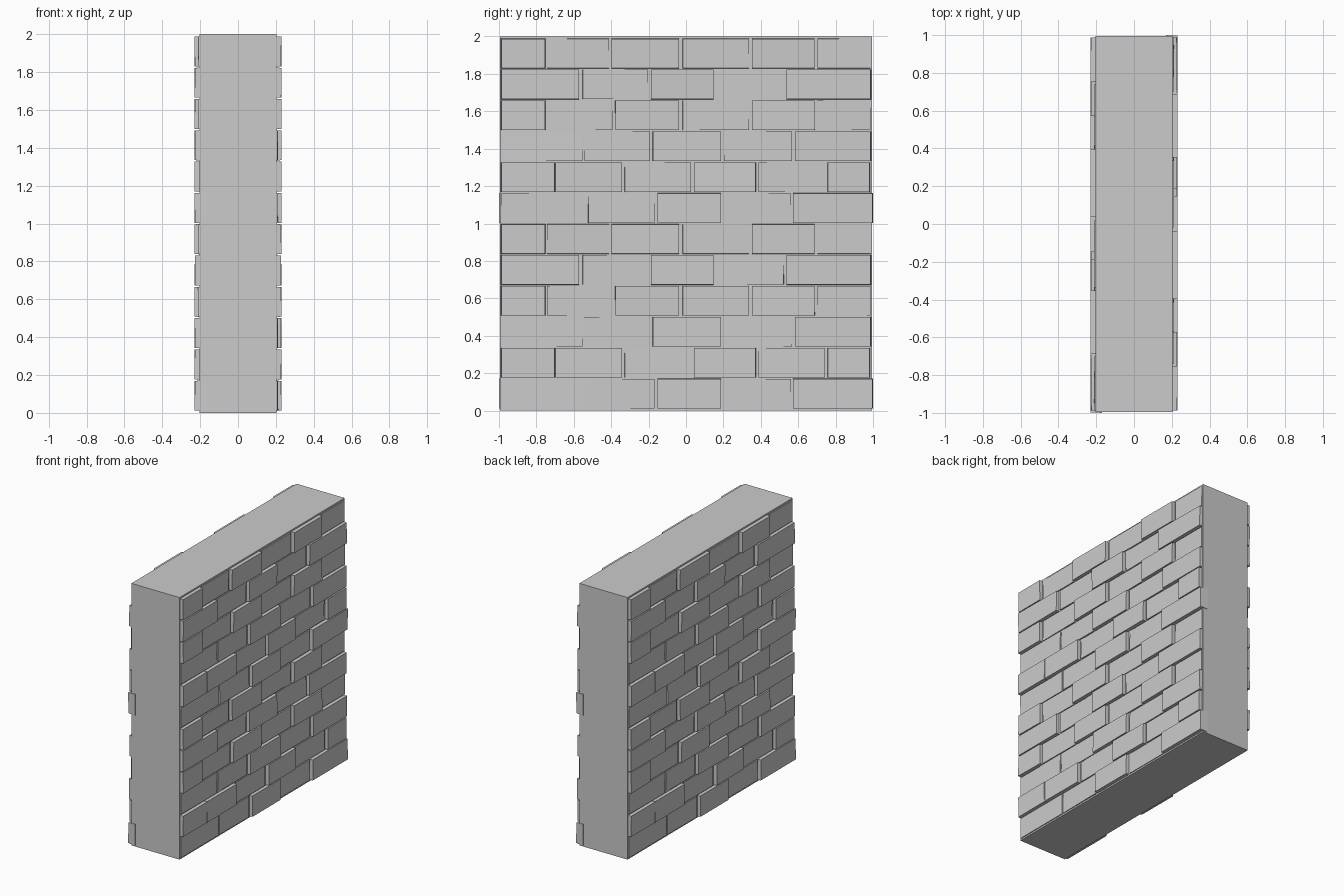
import bpy, bmesh, random
from mathutils import Vector

if "Cube" in bpy.data.objects:
    bpy.data.objects.remove(bpy.data.objects["Cube"])

random.seed(4)
PITCH = 0.1653

# Six courses repeated twice: (start, end, protrusion beyond the wall core)
HI, LO = 0.026, 0.008
COURSES = [
    [(-0.99, -0.53, LO), (-0.525, -0.165, LO), (-0.155, 0.19, HI), (0.20, 0.565, LO), (0.57, 1.0, HI)],
    [(-0.99, -0.70, HI), (-0.70, -0.34, HI), (-0.33, 0.03, LO), (0.04, 0.375, HI), (0.385, 0.745, LO), (0.755, 0.985, HI)],
    [(-0.99, -0.55, LO), (-0.545, -0.19, LO), (-0.18, 0.19, HI), (0.20, 0.57, LO), (0.58, 0.99, HI)],
    [(-0.99, -0.75, HI), (-0.745, -0.39, LO), (-0.38, -0.035, HI), (-0.02, 0.34, LO), (0.35, 0.69, HI), (0.70, 0.99, LO)],
    [(-0.99, -0.57, HI), (-0.555, -0.20, LO), (-0.19, 0.15, HI), (0.16, 0.525, LO), (0.535, 0.99, HI)],
    [(-0.99, -0.75, HI), (-0.745, -0.41, LO), (-0.40, -0.035, HI), (-0.02, 0.34, LO), (0.35, 0.69, HI), (0.70, 0.99, LO)],
]


def finish(bm, name):
    bmesh.ops.recalc_face_normals(bm, faces=bm.faces)
    me = bpy.data.meshes.new(name)
    bm.to_mesh(me)
    bm.free()
    ob = bpy.data.objects.new(name, me)
    bpy.context.collection.objects.link(ob)
    return ob


def box(bm, lo, hi):
    verts = bmesh.ops.create_cube(bm, size=1)["verts"]
    for v in verts:
        v.co = Vector([lo[i] + (v.co[i] + 0.5) * (hi[i] - lo[i]) for i in range(3)])
    return verts


# Solid wall core
core = bmesh.new()
box(core, (-0.203, -0.995, 0), (0.203, 0.995, 2))
finish(core, "wall_core")

# Slightly tapered, uneven bricks on the right face
bm = bmesh.new()
for row in range(12):
    z0 = 0.01 + row * PITCH
    z1 = z0 + PITCH - 0.004
    for y0, y1, depth in COURSES[row % 6]:
        verts = box(bm, (0.17, y0, z0), (0.203 + depth, y1, z1))
        cy, cz = (y0 + y1) / 2, (z0 + z1) / 2
        for v in verts:
            if v.co.x > 0.2:
                v.co.y -= 0.003 if v.co.y > cy else -0.003
                v.co.z -= 0.002 if v.co.z > cz else -0.002
                v.co.x += random.uniform(-0.003, 0.002)
right = finish(bm, "right_bricks")

# The left face carries the same courses, turned half round
left = bpy.data.objects.new("left_bricks", right.data.copy())
bpy.context.collection.objects.link(left)
for v in left.data.vertices:
    v.co.x, v.co.y = -v.co.x, -v.co.y
